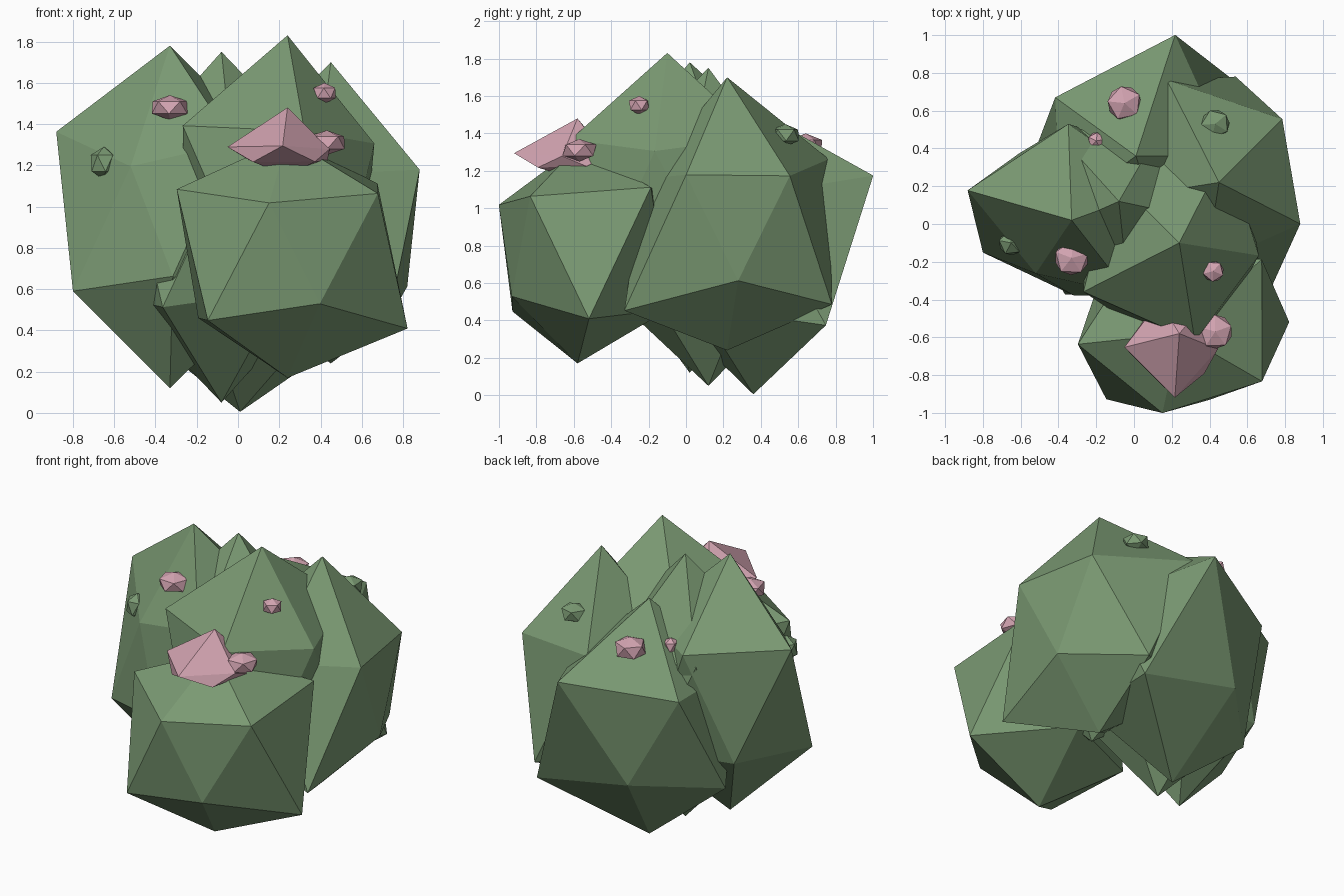
import bpy
import bmesh
import math
from mathutils import Vector

cube = bpy.data.objects.get("Cube")
if cube:
    bpy.data.objects.remove(cube)


def make_material(name, rgb):
    mat = bpy.data.materials.new(name)
    mat.use_nodes = True
    colour = (*rgb, 1)
    mat.diffuse_color = colour
    mat.node_tree.nodes["Principled BSDF"].inputs["Base Color"].default_value = colour
    return mat


leaf_green = make_material("leaf green", (.195, .32, .17))
blossom_pink = make_material("blossom pink", (.65, .37, .44))


def twenty_sided_lump(name, centre, phase, slope, top, bottom, upper, lower, material):
    """Irregular icosahedron: two staggered five-point rings between two poles.

    The ring radii start at the phase angle; slope is ring height over ring radius.
    """
    bm = bmesh.new()
    middle = Vector(centre)

    def ring(radii, start, rise):
        verts = []
        for i, radius in enumerate(radii):
            angle = math.radians(start + 72 * i)
            offset = Vector((math.cos(angle), math.sin(angle), rise)) * radius
            verts.append(bm.verts.new(middle + offset))
        return verts

    high = ring(upper, phase, slope)
    low = ring(lower, phase + 36, -slope)
    apex = bm.verts.new((middle.x, middle.y, top))
    nadir = bm.verts.new((middle.x, middle.y, bottom))
    for i in range(5):
        j = (i + 1) % 5
        bm.faces.new((apex, high[i], high[j]))
        bm.faces.new((high[i], low[i], high[j]))
        bm.faces.new((high[j], low[i], low[j]))
        bm.faces.new((nadir, low[j], low[i]))
    bmesh.ops.recalc_face_normals(bm, faces=bm.faces)

    mesh = bpy.data.meshes.new(name)
    bm.to_mesh(mesh)
    bm.free()
    mesh.materials.append(material)
    obj = bpy.data.objects.new(name, mesh)
    bpy.context.collection.objects.link(obj)
    return obj


# Large foliage lobes
twenty_sided_lump("right_lobe", (-.33, .02, .95), 20, .72, 1.78, .12,
                  (.5, .51, .573, .34, .5), (.5, .45, .5, .4, .5), leaf_green)
twenty_sided_lump("middle_lobe", (-.08, .12, .9), 60, .68, 1.75, .05,
                  (.46, .5, .5, .5, .5), (.5, .5, .57, .45, .5), leaf_green)
twenty_sided_lump("top_lobe", (.24, -.1, 1.05), 63, .6, 1.83, .4,
                  (.55, .5, .57, .526, .426), (.5, .5, .5, .42, .42), leaf_green)
twenty_sided_lump("left_lobe", (.45, .22, .86), 45, .66, 1.7, .24,
                  (.474, .61, .5, .45, .483), (.567, .5, .5, .617, .375), leaf_green)
twenty_sided_lump("front_lobe", (.24, -.58, .76), 42, .6, 1.33, .17,
                  (.587, .5, .54, .43, .506), (.5, .5, .52, .385, .585), leaf_green)
twenty_sided_lump("back_lobe", (.01, .36, .77), 0, .6, 1.53, .005,
                  (.5, .674, .528, .5, .5), (.66, .435, .545, .5, .5), leaf_green)

# Large blossom on the front lobe
twenty_sided_lump("large_blossom", (.24, -.58, 1.25), 50, .13, 1.48, 1.15,
                  (.2, .2, .3, .34, .22), (.2, .2, .26, .25, .2), blossom_pink)


def small_lump(name, centre, radius, height, phase, material):
    z = centre[2]
    twenty_sided_lump(name, centre, phase, .5 * height / radius, z + height, z - height,
                      [radius] * 5, [radius] * 5, material)


# Small blossoms scattered over the lobes
blossoms = {
    "side_blossom": ((.43, -.57, 1.31), .09, .06, 20),
    "right_front_blossom": ((-.33, -.18, 1.48), .09, .06, 15),
    "left_front_blossom": ((.42, -.25, 1.55), .055, .05, 50),
    "back_blossom": ((-.05, .64, 1.33), .09, .07, 30),
    "back_right_blossom": ((-.2, .44, 1.31), .045, .05, 10),
}
for name, (centre, radius, height, phase) in blossoms.items():
    small_lump(name, centre, radius, height, phase, blossom_pink)

# Small leaf tufts
small_lump("right_tuft", (-.65, -.1, 1.21), .065, .08, 25, leaf_green)
small_lump("left_tuft", (.43, .53, 1.39), .075, .06, 40, leaf_green)
